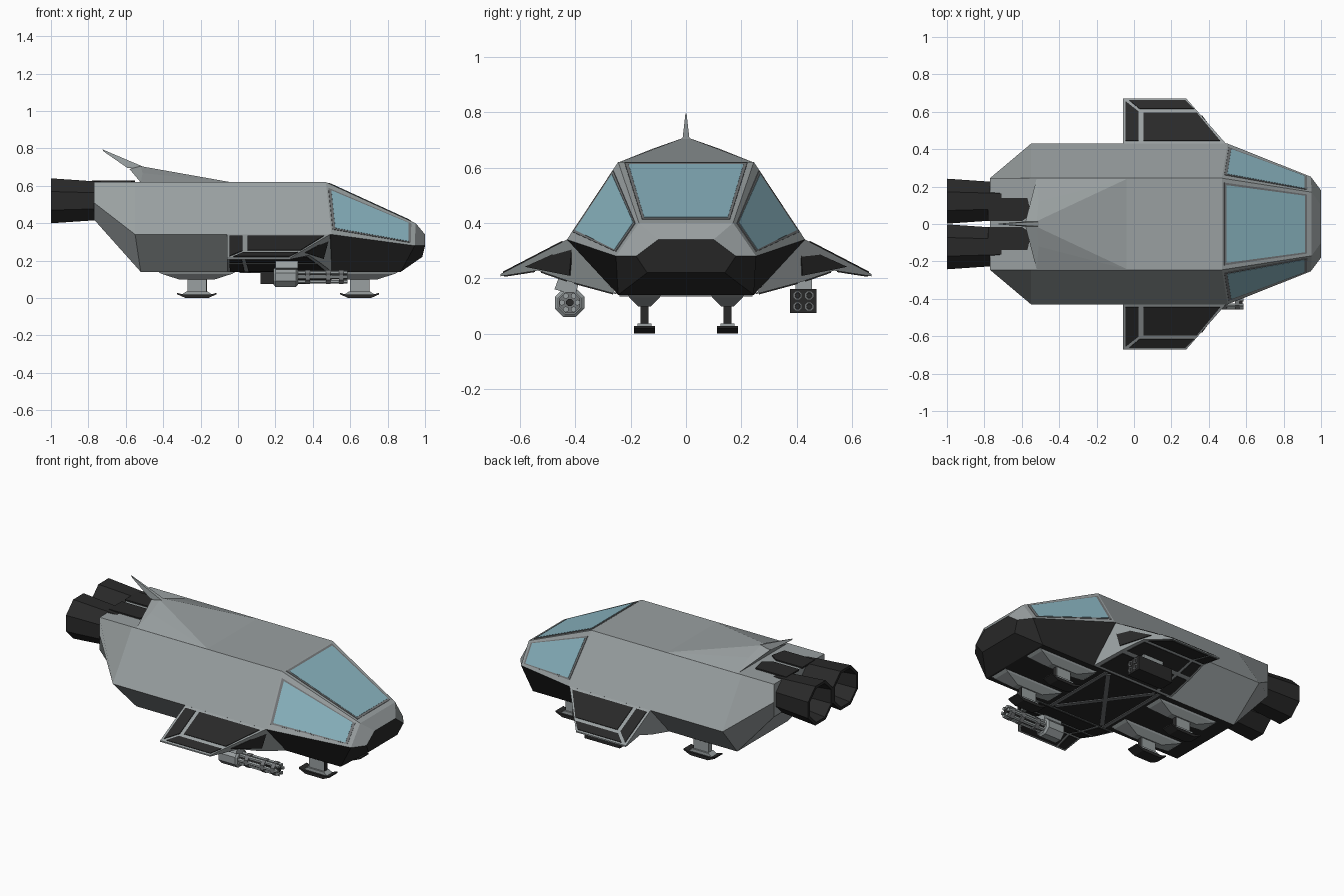
import bpy, bmesh, math
from mathutils import Vector

if "Cube" in bpy.data.objects:
    bpy.data.objects.remove(bpy.data.objects["Cube"])


def material(name, r, g, b):
    m = bpy.data.materials.new(name)
    m.diffuse_color = (r, g, b, 1)
    m.use_nodes = True
    m.node_tree.nodes["Principled BSDF"].inputs["Base Color"].default_value = m.diffuse_color
    return m


GREY = material("hull grey", 0.32, 0.35, 0.355)
DARK = material("dark panel", 0.022, 0.022, 0.022)
FRAME = material("window frame grey", 0.17, 0.18, 0.185)
GLASS = material("blue glass", 0.25, 0.45, 0.52)


def finish(name, bm, mats):
    bmesh.ops.recalc_face_normals(bm, faces=bm.faces[:])
    me = bpy.data.meshes.new(name)
    bm.to_mesh(me)
    bm.free()
    for m in mats:
        me.materials.append(m)
    ob = bpy.data.objects.new(name, me)
    bpy.context.collection.objects.link(ob)
    return ob


def loft(name, rings, mats, rule=None):
    """Skin closed rings of points; rule(segment, side) gives the material index."""
    bm = bmesh.new()
    vs = [[bm.verts.new(p) for p in ring] for ring in rings]
    n = len(rings[0])
    for i in range(len(vs) - 1):
        for j in range(n):
            k = (j + 1) % n
            f = bm.faces.new((vs[i][j], vs[i][k], vs[i + 1][k], vs[i + 1][j]))
            f.material_index = rule(i, j) if rule else 0
    bm.faces.new(vs[0])
    f = bm.faces.new(vs[-1])
    f.material_index = rule(len(vs), 0) if rule else 0
    return finish(name, bm, mats)


def solid(name, pts, mat):
    """Convex solid around a few points."""
    bm = bmesh.new()
    for p in pts:
        bm.verts.new(p)
    bmesh.ops.convex_hull(bm, input=bm.verts[:])
    bmesh.ops.dissolve_limit(bm, angle_limit=0.02, verts=bm.verts[:], edges=bm.edges[:])
    return finish(name, bm, [mat])


def box(name, x, y, z, mat):
    return solid(name, [(a, b, c) for a in x for b in y for c in z], mat)


def plate(name, pts, mat, half=0.004):
    """Thin plate lying in a surface."""
    pts = [Vector(p) for p in pts]
    n = (pts[1] - pts[0]).cross(pts[2] - pts[0]).normalized() * half
    return loft(name, [[p - n for p in pts], [p + n for p in pts]], [mat])


def tube(name, profile, y, z, sides, mats, rule=None):
    """Faceted turned shape along x from (x, radius) pairs."""
    rings = []
    for x, r in profile:
        angs = [2 * math.pi * (i + 0.5) / sides for i in range(sides)]
        rings.append([(x, y + r * math.cos(a), z + r * math.sin(a)) for a in angs])
    return loft(name, rings, mats, rule)


def on_quad(q, u, v):
    a, b, c, d = [Vector(p) for p in q]
    return a.lerp(b, u).lerp(d.lerp(c, u), v)


# Hull: each station is top, middle and bottom corner as (x, y, z)
stations = [
    [(-0.77, 0.245, 0.62), (-0.77, 0.245, 0.51), (-0.77, 0.245, 0.42)],
    [(-0.55, 0.245, 0.62), (-0.55, 0.43, 0.34), (-0.52, 0.245, 0.14)],
    [(-0.03, 0.245, 0.62), (-0.03, 0.43, 0.34), (-0.03, 0.245, 0.14)],
    [(0.47, 0.245, 0.62), (0.50, 0.43, 0.34), (0.50, 0.245, 0.14)],
    [(0.95, 0.17, 0.40), (0.945, 0.253, 0.28), (0.87, 0.245, 0.14)],
    [(1.0, 0.10, 0.34), (1.0, 0.18, 0.28), (0.985, 0.14, 0.22)],
]
rings = [[(x, -y, z) for x, y, z in s] + s[::-1] for s in stations]


def hull_rule(seg, side):
    if seg == 6:
        return 1
    if side == 2:
        return int(seg >= 1)
    return int(side in (1, 3) and seg >= 2)


loft("hull", rings, [GREY, DARK], hull_rule)

# Windows: frame plate with a glass plate on it
C, D = stations[3], stations[4]


def mirror(p, s):
    return (p[0], p[1] * s, p[2])


def window(name, q, u0, u1, v0, v1, e):
    for label, m, g, h in (("frame", FRAME, e, 0.003), ("glass", GLASS, 0, 0.0045)):
        cs = ((u0 - g, v0 - g), (u1 + g, v0 - g), (u1 + g, v1 + g), (u0 - g, v1 + g))
        plate(name + "_" + label, [on_quad(q, u, v) for u, v in cs], m, h)


window("windscreen", [C[0], D[0], mirror(D[0], -1), mirror(C[0], -1)], 0.05, 0.92, 0.07, 0.93, 0.025)
for s in (-1, 1):
    q = [mirror(p, s) for p in (C[0], D[0], D[1], C[1])]
    window("side_window", q, 0.05, 0.92, 0.13, 0.87, 0.03)

# Dorsal fairing and swept fin
solid("fin_fairing", [(x, s * y, z) for s in (-1, 1) for x, y, z in
      ((-0.03, 0.245, 0.618), (-0.52, 0.245, 0.618), (-0.51, 0.12, 0.668),
       (-0.52, 0.015, 0.705), (-0.58, 0.015, 0.69))], GREY)
solid("fin", [(x, s * y, z) for s in (-1, 1) for x, y, z in
      ((-0.48, 0.012, 0.69), (-0.52, 0.012, 0.708), (-0.59, 0.013, 0.695),
       (-0.725, 0.002, 0.795), (-0.72, 0.002, 0.785))], GREY)

for s in (-1, 1):
    # Engines with hollow nozzles and their covers on the hull
    tube("engine", [(-0.6, 0.1), (-0.77, 0.113), (-1.0, 0.13), (-1.0, 0.112), (-0.84, 0.09)],
         s * 0.122, 0.52, 8, [DARK])
    plate("engine_cover", [(x, s * y, 0.623) for x, y in
          ((-0.78, 0.015), (-0.60, 0.015), (-0.55, 0.05), (-0.57, 0.14), (-0.78, 0.14))], DARK, 0.0049)

    # Wing: section corners with the front x of each
    section = [(0.50, 0.42, 0.345), (0.28, 0.67, 0.215), (0.28, 0.67, 0.207),
               (0.38, 0.535, 0.228), (0.44, 0.42, 0.188), (0.50, 0.25, 0.142)]
    loft("wing", [[(-0.06, s * y, z) for _, y, z in section],
                  [(x, s * y, z) for x, y, z in section]], [GREY])

    def wing_top(y):
        return 0.345 - (y - 0.42) * 0.52

    for outline in (((-0.045, 0.445), (0.025, 0.445), (0.025, 0.60), (-0.045, 0.655)),
                    ((0.05, 0.445), (0.46, 0.445), (0.335, 0.595), (0.05, 0.595)),
                    ((-0.025, 0.66), (0.275, 0.66), (0.32, 0.615), (0.03, 0.615))):
        plate("wing_panel", [(x, s * y, wing_top(y)) for x, y in outline], DARK)
    for i in (2, 3, 4):
        (xa, ya, za), (xb, yb, zb) = section[i], section[i + 1]
        q = [(-0.06, s * ya, za), (xa, s * ya, za), (xb, s * yb, zb), (-0.06, s * yb, zb)]
        for u0, u1 in ((0.03, 0.17), (0.21, 0.95)):
            plate("wing_under_panel", [on_quad(q, u, v) for u, v in
                  ((u0, 0.1), (u1, 0.1), (u1, 0.92), (u0, 0.92))], DARK)
    # Dark panel on the leading face of the wing root
    plate("wing_front_panel", [(x, s * y, z) for x, y, z in
          ((0.485, 0.41, 0.32), (0.36, 0.58, 0.242), (0.455, 0.42, 0.21))], DARK)

    # Landing legs: housing, strut and skid
    for cx in (-0.22, 0.65):
        cy = s * 0.15
        solid("leg_housing", [(cx + a, cy + b, z) for w, d, z in ((0.21, 0.06, 0.142), (0.19, 0.055, 0.13), (0.09, 0.022, 0.098))
                              for a in (-w, w) for b in (-d, d)], GREY)
        box("leg_strut", (cx - 0.05, cx + 0.05), (cy - 0.015, cy + 0.015), (0.025, 0.11), GREY)
        box("leg_strut_front", (cx + 0.048, cx + 0.053), (cy - 0.014, cy + 0.014), (0.03, 0.1), DARK)
        solid("skid_top", [(cx + a, cy + b, z) for w, z in ((0.085, 0.016), (0.055, 0.036))
                           for a in (-w, w) for b in (-0.025, 0.025)], GREY)
        loft("skid", [[(cx + x, cy + b, z) for x, z in
             ((-0.105, 0.028), (-0.07, 0.018), (0.07, 0.018), (0.105, 0.028),
              (0.105, 0.02), (0.06, 0.0), (-0.06, 0.0), (-0.105, 0.02))]
             for b in (-0.038, 0.038)], [DARK])

# Belly ribs
for x in (0.02, 0.40):
    box("belly_crossbar", (x - 0.012, x + 0.012), (-0.24, 0.24), (0.135, 0.142), FRAME)
for s in (-1, 1):
    plate("belly_brace", [(0.03, s * 0.22, 0.139), (0.05, s * 0.24, 0.139),
                          (0.39, s * -0.22, 0.139), (0.37, s * -0.24, 0.139)], FRAME)

# Rotary gun under the -y wing
GY, GZ = -0.42, 0.112
tube("gun_body", [(0.19, 0.045), (0.20, 0.057), (0.31, 0.057), (0.32, 0.045)], GY, GZ, 8, [GREY])
solid("gun_mount", [(x, GY + y, z) for x in (0.20, 0.32) for y, z in
      ((-0.055, 0.16), (0.02, 0.14), (-0.035, 0.215), (0.04, 0.205))], GREY)
tube("gun_core", [(0.31, 0.028), (0.50, 0.028)], GY, GZ, 8, [DARK])
for i in range(6):
    a = math.tau * i / 6
    tube("gun_barrel", [(0.31, 0.011), (0.585, 0.011)],
         GY + 0.028 * math.cos(a), GZ + 0.028 * math.sin(a), 6, [GREY])
for x in (0.36, 0.47, 0.54):
    tube("gun_collar", [(x, 0.041), (x + 0.025, 0.041)], GY, GZ, 8, [FRAME])
tube("gun_muzzle", [(0.55, 0.014), (0.58, 0.014)], GY, GZ, 8, [DARK])

# Rocket box under the +y wing with four tubes
box("rocket_box", (0.12, 0.36), (0.376, 0.472), (0.074, 0.162), DARK)
box("rocket_mount", (0.17, 0.31), (0.395, 0.455), (0.155, 0.21), GREY)
for dy in (-0.021, 0.021):
    for dz in (-0.02, 0.02):
        tube("rocket_tube", [(0.35, 0.016), (0.364, 0.016), (0.364, 0.011), (0.358, 0.009)],
             0.424 + dy, 0.118 + dz, 8, [FRAME])
